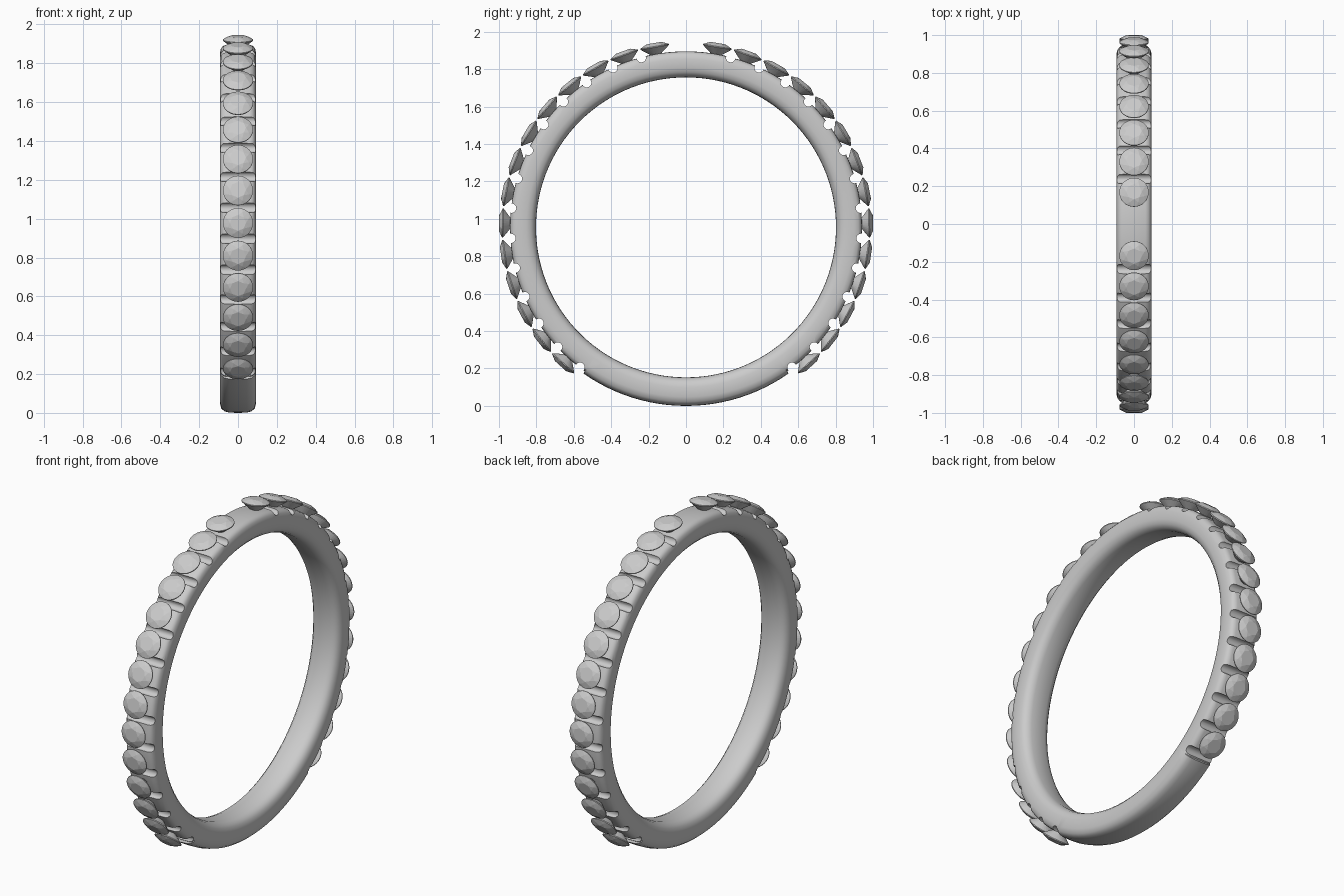
import bpy, bmesh
from math import sin, cos, radians, tau
from mathutils import Matrix, Vector

if "Cube" in bpy.data.objects:
    bpy.data.objects.remove(bpy.data.objects["Cube"])

CZ = 0.9545          # height of the ring axis
STEP = 9.85          # angle between neighbouring stones
COUNT = 14           # stones on each side of the top gap
STEP_ANGLE = 144.8   # where the stone-set part meets the plain shank


def finish(bm, name):
    bmesh.ops.recalc_face_normals(bm, faces=bm.faces)
    mesh = bpy.data.meshes.new(name)
    bm.to_mesh(mesh)
    bm.free()
    obj = bpy.data.objects.new(name, mesh)
    bpy.context.collection.objects.link(obj)
    return obj


def radial(angle, r):
    a = radians(angle)
    return Vector((0, r * sin(a), CZ + r * cos(a)))


# Band: half profile (x, radius), mirrored; the shank has a slightly larger outside
inner = [(0.045, 0.803), (0.07, 0.812), (0.086, 0.83), (0.093, 0.855)]
set_outer = [(0.093, 0.9), (0.088, 0.922), (0.077, 0.935), (0.06, 0.94)]
plain_outer = [(0.093, 0.906), (0.086, 0.932), (0.07, 0.946), (0.045, 0.953)]


def full_profile(outer, top):
    half = inner + outer
    return [(0, 0.802)] + half + [(0, top)] + [(-x, r) for x, r in reversed(half)]


set_profile = full_profile(set_outer, 0.941)
plain_profile = full_profile(plain_outer, 0.9545)

n = 96
sections = [(-STEP_ANGLE + 2 * STEP_ANGLE * i / n, set_profile) for i in range(n + 1)]
m = 24
start, end = STEP_ANGLE + 0.15, 360 - STEP_ANGLE - 0.15
sections += [(start + (end - start) * i / m, plain_profile) for i in range(m + 1)]

bm = bmesh.new()
rings = []
for ang, prof in sections:
    rings.append([bm.verts.new(radial(ang, r) + Vector((x, 0, 0))) for x, r in prof])
for i, ring in enumerate(rings):
    nxt = rings[(i + 1) % len(rings)]
    for j in range(len(ring)):
        k = (j + 1) % len(ring)
        bm.faces.new((ring[j], ring[k], nxt[k], nxt[j]))
band = finish(bm, "band")

# Cutter: round notches across the band between the stones
bm = bmesh.new()
for side in (-1, 1):
    for k in range(COUNT):
        pos = radial(side * STEP * (k + 1.5), 0.938)
        bmesh.ops.create_cone(bm, cap_ends=True, segments=20, radius1=0.025,
                              radius2=0.025, depth=0.4,
                              matrix=Matrix.Translation(pos) @ Matrix.Rotation(tau / 4, 4, 'Y'))
cutter = finish(bm, "notch_cutter")
cutter.hide_render = True
cutter.hide_set(True)

mod = band.modifiers.new("notches", 'BOOLEAN')
mod.operation = 'DIFFERENCE'
mod.solver = 'EXACT'
mod.object = cutter
bpy.context.view_layer.objects.active = band
band.select_set(True)
bpy.ops.object.modifier_apply(modifier=mod.name)
bpy.ops.object.shade_smooth_by_angle(angle=radians(35))
bpy.data.objects.remove(cutter)

# Stone: brilliant cut as the hull of facet corner rings (count, radius, height, turn)
bm = bmesh.new()
for count, r, z, turn in [(8, 0.041, 0.02, 0), (8, 0.06, 0.0125, 0.5),
                          (32, 0.0775, 0.002, 0), (32, 0.0775, -0.003, 0),
                          (8, 0.018, -0.05, 0.5), (1, 0, -0.062, 0)]:
    for i in range(count):
        a = tau * (i + turn) / count
        bm.verts.new((r * cos(a), r * sin(a), z))
bmesh.ops.convex_hull(bm, input=bm.verts)
bmesh.ops.dissolve_limit(bm, angle_limit=radians(1), verts=bm.verts, edges=bm.edges)
stone = finish(bm, "stone")

# Stones run down both sides from the open gap at the top
for side in (-1, 1):
    for k in range(1, COUNT + 1):
        gem = stone if (side, k) == (-1, 1) else stone.copy()
        if gem is not stone:
            bpy.context.collection.objects.link(gem)
        gem.name = f"stone_{'front' if side < 0 else 'back'}_{k}"
        ang = side * STEP * k
        gem.location = radial(ang, 0.98)
        gem.rotation_euler = (-radians(ang), 0, 0)
